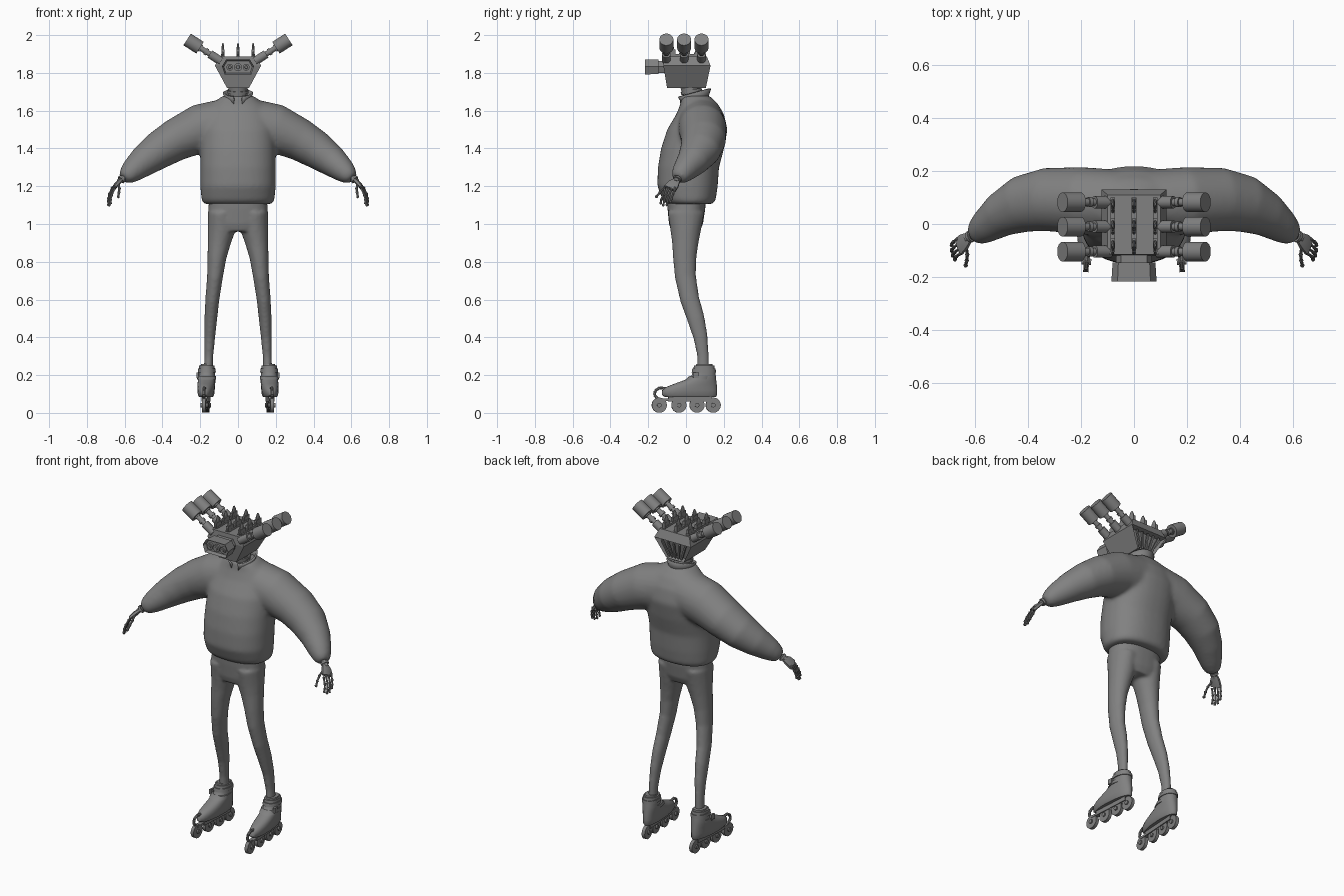
import bpy, bmesh, math
from mathutils import Vector, Matrix

cube = bpy.data.objects.get("Cube")
if cube:
    bpy.data.objects.remove(cube, do_unlink=True)

GREY = (0.22, 0.22, 0.22, 1)
mat = bpy.data.materials.new("plain grey")
mat.use_nodes = True
mat.diffuse_color = GREY
mat.node_tree.nodes["Principled BSDF"].inputs["Base Color"].default_value = GREY


def stack(bm, rings):
    """Bridge rings of points and cap both ends."""
    rows = [[bm.verts.new(p) for p in ring] for ring in rings]
    n = len(rows[0])
    for a, b in zip(rows, rows[1:]):
        for i in range(n):
            j = (i + 1) % n
            bm.faces.new((a[i], a[j], b[j], b[i]))
    bm.faces.new(rows[0][::-1])
    bm.faces.new(rows[-1])


def loft(bm, sections, n=16, power=2.0, flat=False):
    """Sections are (centre, radius across, radius along y); rings follow the path."""
    pts = [Vector(s[0]) for s in sections]
    rings = []
    for i, (c, ra, rb) in enumerate(sections):
        t = (pts[min(i + 1, len(pts) - 1)] - pts[max(i - 1, 0)]).normalized()
        if flat:
            t = Vector((0, 0, 1 if t.z > 0 else -1))
        u = Vector((0, 1, 0)).cross(t)
        u = u.normalized() if u.length > 0.05 else Vector((1, 0, 0))
        v = t.cross(u)
        ring = []
        for k in range(n):
            a = 2 * math.pi * (k + 0.5) / n
            ca, sa = math.cos(a), math.sin(a)
            e = 2 / power
            ring.append(pts[i] + u * ra * math.copysign(abs(ca) ** e, ca)
                        + v * rb * math.copysign(abs(sa) ** e, sa))
        rings.append(ring)
    stack(bm, rings)


def tube(bm, p, q, r, r2=None, n=12):
    r2 = r if r2 is None else r2
    loft(bm, [(p, r, r), (q, r2, r2)], n)


def box(bm, centre, size, rot=None):
    m = Matrix.Translation(centre) @ (rot or Matrix()) @ Matrix.Diagonal((*size, 1))
    bmesh.ops.create_cube(bm, size=1, matrix=m)


def rect(x, y0, y1, z):
    return [(-x, y0, z), (x, y0, z), (x, y1, z), (-x, y1, z)]


def finish(bm, name, smooth=None, mirror=False):
    bmesh.ops.recalc_face_normals(bm, faces=bm.faces)
    me = bpy.data.meshes.new(name)
    bm.to_mesh(me)
    bm.free()
    me.materials.append(mat)
    ob = bpy.data.objects.new(name, me)
    bpy.context.collection.objects.link(ob)
    if smooth:
        bpy.ops.object.select_all(action="DESELECT")
        ob.select_set(True)
        bpy.context.view_layer.objects.active = ob
        bpy.ops.object.shade_smooth_by_angle(angle=math.radians(smooth))
    if mirror:
        ob.modifiers.new("mirror", "MIRROR")
    return ob


def blend(ob, voxel, rounds):
    """Fuse overlapping volumes into one soft skin."""
    r = ob.modifiers.new("fuse", "REMESH")
    r.mode, r.voxel_size, r.use_smooth_shade = "VOXEL", voxel, True
    s = ob.modifiers.new("soften", "SMOOTH")
    s.factor, s.iterations = 0.5, rounds


# Sweater: torso and two drooping sleeves
bm = bmesh.new()
torso = [(1.105, .178, .02, .12), (1.125, .193, .017, .14), (1.2, .2, .008, .16),
         (1.3, .2, .013, .162), (1.4, .2, .035, .167), (1.5, .2, .06, .16),
         (1.58, .18, .075, .127), (1.635, .14, .07, .1), (1.68, .08, .05, .075)]
loft(bm, [((0, y, z), rx, ry) for z, rx, y, ry in torso], 32, 2.3, True)
sleeve = [(.06, .08, 1.53, .135, .125), (.2, .088, 1.505, .13, .127), (.33, .092, 1.445, .112, .12),
          (.42, .075, 1.39, .1, .108), (.5, .035, 1.332, .083, .085), (.56, -.01, 1.282, .064, .064),
          (.59, -.033, 1.255, .048, .05), (.606, -.043, 1.242, .03, .034)]
for s in (1, -1):
    loft(bm, [((s * x, y, z), ra, rb) for x, y, z, ra, rb in sleeve], 24)
blend(finish(bm, "sweater"), .011, 10)

# Trousers: hips and two bowed legs
bm = bmesh.new()
loft(bm, [((0, y, z), rx, ry) for z, rx, y, ry in
          [(1.16, .152, .003, .105), (1.08, .157, .002, .1), (1.0, .157, 0, .09),
           (.96, .13, -.003, .075)]], 32, 2.4, True)
leg = [(1.06, .085, 0, .075, .097), (.96, .089, -.002, .072, .08), (.9, .1, -.004, .061, .07),
       (.82, .112, -.007, .05, .062), (.72, .122, -.003, .042, .056), (.6, .136, .02, .037, .051),
       (.5, .144, .052, .034, .047), (.4, .15, .077, .029, .038), (.3, .155, .09, .024, .031),
       (.2, .158, .092, .024, .031)]
for s in (1, -1):
    loft(bm, [((s * x, y, z), ra, rb) for z, x, y, ra, rb in leg], 20)
blend(finish(bm, "trousers"), .009, 5)

# Collar: open flared band, higher at the back
bm = bmesh.new()
rows = []
for rx, ry, z, lift in [(.066, .072, 1.635, .0), (.066, .075, 1.67, .015), (.076, .085, 1.695, .022)]:
    row = []
    for k in range(25):
        a = math.radians(-72 + 324 * k / 24)
        row.append(bm.verts.new((rx * math.cos(a), .043 + ry * math.sin(a), z + lift * math.sin(a))))
    rows.append(row)
for a, b in zip(rows, rows[1:]):
    for i in range(24):
        bm.faces.new((a[i], a[i + 1], b[i + 1], b[i]))
collar = finish(bm, "collar", 50)
thick = collar.modifiers.new("thickness", "SOLIDIFY")
thick.thickness, thick.offset = .01, 0

# Neck
bm = bmesh.new()
tube(bm, (0, .045, 1.62), (0, .02, 1.73), .05, n=20)
tube(bm, (0, .03, 1.695), (0, .027, 1.71), .057, n=20)
finish(bm, "neck", 40)

# Head: flared block with a recessed rear vent
bm = bmesh.new()
stack(bm, [rect(.058, -.1, .105, 1.72), rect(.122, -.12, .13, 1.838), rect(.1, -.115, .11, 1.888)])
bm.normal_update()
rear = [f for f in bm.faces if f.normal.y > .8 and f.calc_center_median().z < 1.8]
bmesh.ops.inset_region(bm, faces=rear, thickness=.014, depth=0)
bmesh.ops.translate(bm, vec=(0, -.03, 0), verts=rear[0].verts)
finish(bm, "head")

# Fanned slats in the vent
bm = bmesh.new()
for i in range(5):
    f = (i - 2) / 2
    tube(bm, (f * .04, .1, 1.732), (f * .078, .118, 1.826), .007, n=4)
finish(bm, "vent_slats")

# Visor: six-sided hood with a sunken front and three lenses
bm = bmesh.new()
outline = [(-.085, 1.835), (-.062, 1.872), (.062, 1.872), (.085, 1.835), (.07, 1.792), (-.07, 1.792)]
stack(bm, [[(x * k, y, 1.832 + (z - 1.832) * k) for x, z in outline]
           for y, k in ((-.1, .8), (-.145, .8), (-.145, .95), (-.217, 1))])
bm.normal_update()
front = [f for f in bm.faces if f.calc_center_median().y < -.21]
bmesh.ops.inset_region(bm, faces=front, thickness=.01, depth=0)
bmesh.ops.translate(bm, vec=(0, .02, 0), verts=front[0].verts)
finish(bm, "visor")
bm = bmesh.new()
for x, r in ((-.043, .018), (0, .021), (.043, .018)):
    tube(bm, (x, -.19, 1.83), (x, -.21, 1.83), r, n=20)
    tube(bm, (x, -.2, 1.83), (x, -.215, 1.83), r * .7, r * .4, n=20)
finish(bm, "lenses", 40)

# Canisters on stalks along both sides of the head
bm = bmesh.new()
for y in (.082, -.01, -.104):
    def along(d):
        return (.09 + d * .842, y, 1.862 + d * .54)
    for a, b, r in ((0, .07, .023), (.06, .14, .014), (.085, .1, .019), (.125, .135, .02), (.132, .213, .037)):
        tube(bm, along(a), along(b), r, n=20)
finish(bm, "canisters", 40, True)

# Crest: three rows of upright blades on the crown
bm = bmesh.new()
for x in (-.08, 0, .08):
    box(bm, (x, .003, 1.892), (.018, .195, .016))
    for y in (.075, -.005, -.08):
        box(bm, (x, y, 1.908), (.016, .05, .03))
        loft(bm, [((x, y, 1.915), .008, .022), ((x, y, 1.94), .007, .016), ((x, y, 1.958), .003, .006)], 8)
        tube(bm, (x, y - .03, 1.895), (x, y - .012, 1.93), .006, n=8)
finish(bm, "crest")

# Hands: wrist, palm plate and jointed fingers
bm = bmesh.new()
tube(bm, (.59, -.035, 1.258), (.632, -.055, 1.223), .017, .014)
tube(bm, (.612, -.045, 1.24), (.62, -.049, 1.233), .023)
loft(bm, [((.622, -.05, 1.23), .01, .02), ((.64, -.066, 1.212), .013, .032),
          ((.66, -.085, 1.187), .01, .036)], 8, 3)


def finger(points, r):
    for p, q in zip(points, points[1:]):
        tube(bm, p, q, r, r * .75, 8)
    for p in points:
        bmesh.ops.create_icosphere(bm, subdivisions=1, radius=r * 1.35, matrix=Matrix.Translation(p))


for i in range(4):
    knuckle = Vector((.667 - .004 * i, -.058 - .018 * i, 1.19 - .002 * i))
    drop = .85 if i in (0, 3) else 1
    finger([knuckle, knuckle + Vector((.016, -.012, -.036)) * drop,
            knuckle + Vector((.023, -.021, -.064)) * drop,
            knuckle + Vector((.023, -.026, -.086)) * drop], .0062)
finger([(.632, -.085, 1.212), (.628, -.115, 1.19), (.63, -.138, 1.168), (.634, -.156, 1.145)], .0068)
finish(bm, "hands", 40, True)

# Skates, built around the ankle then turned slightly outwards
TURN = Matrix.Translation((.165, .09, 0)) @ Matrix.Rotation(math.radians(3.5), 4, "Z")


def skate(bm, name, smooth):
    bmesh.ops.transform(bm, matrix=TURN @ Matrix.Translation((0, -.09, 0)), verts=bm.verts)
    finish(bm, name, smooth, True)


def slices(bm, rows, power=2.2):
    loft(bm, [((0, (a + b) / 2, z), rx, (b - a) / 2) for z, a, b, rx in rows], 24, power, True)


bm = bmesh.new()
slices(bm, [(.085, -.115, .16, .036), (.095, -.128, .166, .042), (.12, -.127, .166, .045),
            (.137, -.105, .165, .046), (.155, -.06, .163, .046), (.175, -.005, .16, .046),
            (.195, .028, .158, .044), (.22, .038, .154, .042), (.25, .042, .15, .041)])
slices(bm, [(.24, .05, .145, .034), (.258, .055, .14, .032)])
skate(bm, "boots", 45)

bm = bmesh.new()
slices(bm, [(.178, -.002, .14, .05), (.196, .02, .14, .049)])
slices(bm, [(.215, .03, .159, .047), (.234, .034, .157, .046)])
box(bm, (.046, .05, .2), (.012, .03, .03))
skate(bm, "straps", 45)

bm = bmesh.new()
for x in (-.014, .014):
    box(bm, (x, .02, .075), (.005, .23, .03))
bow = [(0, -.1, .128), (0, -.14, .133), (0, -.163, .118), (0, -.168, .095), (0, -.15, .075)]
for p, q in zip(bow, bow[1:]):
    tube(bm, p, q, .008, n=8)
box(bm, (0, -.115, .07), (.026, .06, .012))
skate(bm, "wheel_frames", 40)

bm = bmesh.new()
for y in (-.142, -.038, .058, .144):
    tube(bm, (-.01, y, .041), (.01, y, .041), .04, n=28)
    tube(bm, (-.018, y, .041), (.018, y, .041), .012, n=12)
skate(bm, "wheels", 40)
